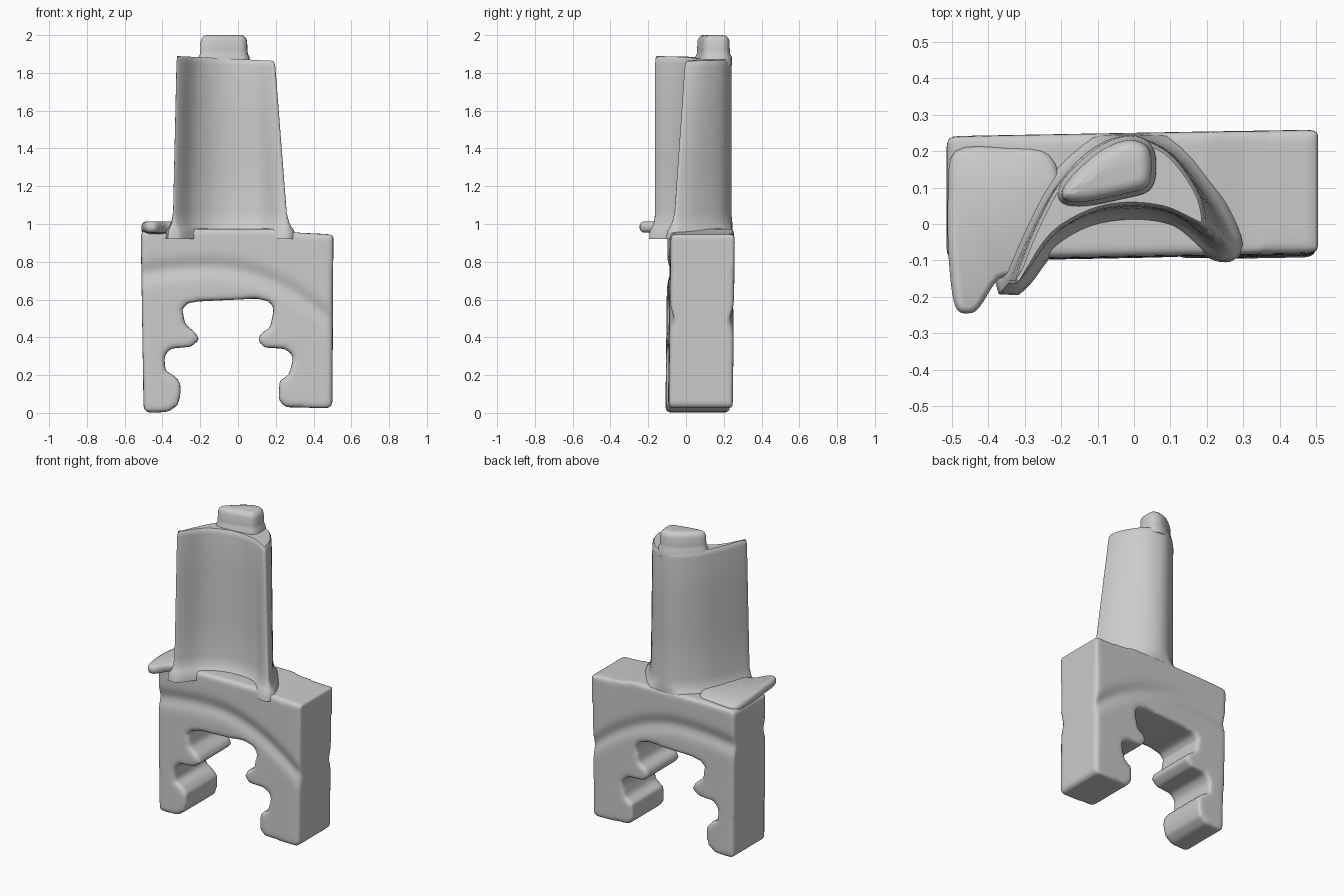
import bpy, bmesh, math
from mathutils import Vector

cube = bpy.data.objects.get("Cube")
if cube:
    bpy.data.objects.remove(cube, do_unlink=True)


def smooth_loop(points, steps=4):
    """Closed Catmull-Rom curve through 2D points."""
    pts = [Vector(p) for p in points]
    out, n = [], len(pts)
    for i in range(n):
        a, b, c, d = (pts[(i + k) % n] for k in (-1, 0, 1, 2))
        for s in range(steps):
            t = s / steps
            out.append(0.5 * (2 * b + (c - a) * t + (2 * a - 5 * b + 4 * c - d) * t ** 2
                              + (3 * b - a - 3 * c + d) * t ** 3))
    return out


def offset(loop, dist):
    """Move a counter-clockwise loop outward by dist."""
    out = []
    for i, p in enumerate(loop):
        t = (loop[(i + 1) % len(loop)] - loop[i - 1]).normalized()
        out.append(p + Vector((t.y, -t.x)) * dist)
    return out


def loft(name, rings):
    """Skin a stack of equal rings of 3D points and cap both ends."""
    bm = bmesh.new()
    rows = [[bm.verts.new(p) for p in ring] for ring in rings]
    n = len(rows[0])
    for low, high in zip(rows, rows[1:]):
        for i in range(n):
            j = (i + 1) % n
            bm.faces.new((low[i], low[j], high[j], high[i]))
    bm.faces.new(rows[0][::-1])
    bm.faces.new(rows[-1])
    bmesh.ops.recalc_face_normals(bm, faces=bm.faces)
    mesh = bpy.data.meshes.new(name)
    bm.to_mesh(mesh)
    bm.free()
    obj = bpy.data.objects.new(name, mesh)
    bpy.context.collection.objects.link(obj)
    return obj


def shade(obj, angle=40):
    bpy.ops.object.select_all(action='DESELECT')
    obj.select_set(True)
    bpy.context.view_layer.objects.active = obj
    bpy.ops.object.shade_smooth_by_angle(angle=math.radians(angle))


def bake(obj):
    """Replace the mesh by its modified result."""
    bpy.context.view_layer.update()
    graph = bpy.context.evaluated_depsgraph_get()
    mesh = bpy.data.meshes.new_from_object(obj.evaluated_get(graph))
    obj.modifiers.clear()
    obj.data = mesh


# Forked root: outline in x and z, extruded front to back
left_leg = [(-.21, .59), (-.27, .58), (-.295, .55), (-.28, .47), (-.22, .42),
            (-.205, .385), (-.25, .35), (-.36, .34), (-.39, .30), (-.385, .22),
            (-.34, .2), (-.305, .16), (-.305, .09), (-.32, .04), (-.37, .005),
            (-.48, .0), (-.5, .02)]
right_leg = [(.5, .04), (.48, .025), (.25, .03), (.215, .07), (.22, .17),
             (.27, .2), (.295, .3), (.25, .34), (.14, .345), (.105, .385),
             (.12, .42), (.17, .45), (.19, .55), (.17, .59), (.1, .605)]
top_edge = [(-.515, .965), (-.3, .975), (.2, .975), (.3, .955), (.505, .945)]
outline = left_leg + top_edge + right_leg
root = loft("forked_root", [[(x, y, z) for x, z in outline] for y in (-.095, .245)])
remesh = root.modifiers.new("Remesh", 'REMESH')
remesh.mode = 'VOXEL'
remesh.voxel_size = 0.014
soften = root.modifiers.new("Soften", 'SMOOTH')
soften.factor = 0.5
soften.iterations = 7
bake(root)

# Shallow arched groove on both broad faces
for v in root.data.vertices:
    x, y, z = v.co
    fall = 0.68 if x > -.15 else 0.25
    arch = 0.77 - fall * (x + .15) ** 2
    dip = 0.018 * math.exp(-((z - arch) / .05) ** 2)
    v.co.y = .075 + (y - .075) * (1 - dip / .17) + .018 * x + .012 * (z - .5)
shade(root, 60)

# Curved blade: hollow side then crown side, foot and tip sections
foot = smooth_loop([(-.345, -.155), (-.315, -.14), (-.24, -.045), (-.13, .02),
                    (0, .04), (.12, .02), (.21, -.05), (.25, -.065), (.26, -.045),
                    (.21, .06), (.11, .19), (0, .24), (-.1, .21), (-.21, .11),
                    (-.29, -.03)])
tip = smooth_loop([(-.325, -.155), (-.295, -.135), (-.22, -.03), (-.12, .03),
                   (-.02, .05), (.08, .04), (.15, .01), (.185, -.005), (.195, .02),
                   (.17, .1), (.09, .2), (-.02, .24), (-.11, .21), (-.2, .12),
                   (-.275, -.02)])
levels = [(.92, .04), (.965, .035), (.985, .02), (1.01, .009), (1.06, 0), (1.3, 0),
          (1.6, 0), (1.84, 0), (1.862, -.003), (1.873, -.01)]
rings = []
for z, grow in levels:
    t = min(max((z - 1) / .87, 0), 1)
    section = [a.lerp(b, t) for a, b in zip(foot, tip)]
    rings.append([(p.x, min(p.y, .245), z - .05 * p.x * t) for p in offset(section, grow)])
shade(loft("blade", rings), 50)

# Bean-shaped stub on the blade tip
bean = smooth_loop([(-.19, .065), (-.13, .06), (-.03, .08), (.035, .1), (.05, .15),
                    (.04, .21), (-.01, .232), (-.08, .21), (-.15, .155), (-.195, .1)])
stub_levels = [(1.84, .012), (1.885, .01), (1.9, .002), (1.92, 0), (1.97, -.002),
               (1.985, -.008), (1.996, -.02), (2, -.035)]
shade(loft("tip_stub", [[(p.x, p.y, z) for p in offset(bean, g)]
                        for z, g in stub_levels]), 50)

# Thin platform lip that overhangs the front at the right side
lip = smooth_loop([(-.5, -.18), (-.485, -.235), (-.455, -.245), (-.425, -.23),
                   (-.37, -.15), (-.31, -.14), (-.25, -.07), (-.2, .06),
                   (-.23, .19), (-.35, .21), (-.49, .2), (-.51, .08), (-.51, -.06)])
lip_levels = [(.955, -.018), (.962, -.006), (.975, 0), (.993, 0),
              (1.006, -.006), (1.012, -.018)]
shade(loft("platform_lip", [[(p.x, p.y, z - .1 * max(p.y + .05, 0)) for p in offset(lip, g)]
                            for z, g in lip_levels]), 50)
